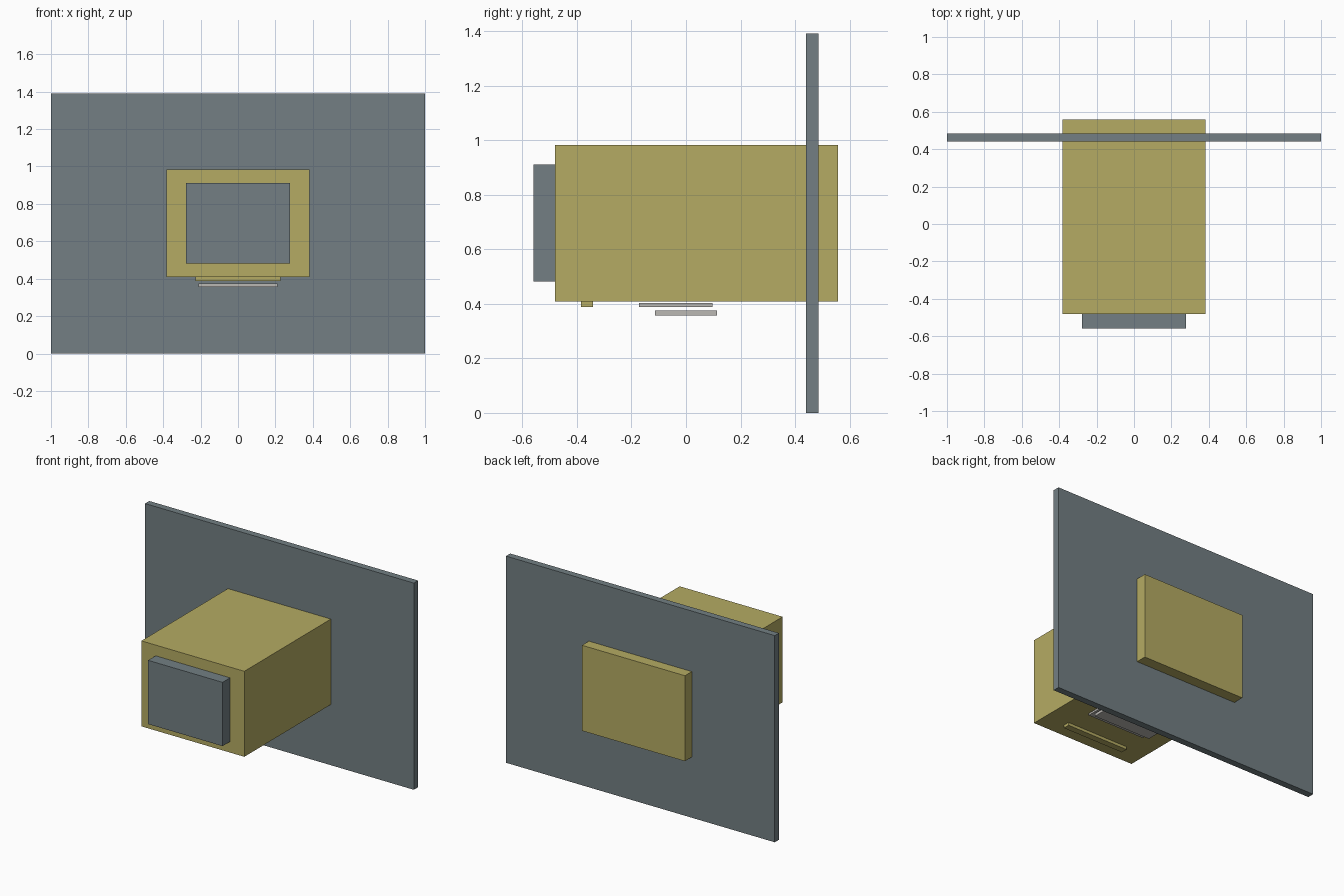
import bpy

if "Cube" in bpy.data.objects:
    bpy.data.objects.remove(bpy.data.objects["Cube"])


def linear(c):
    c /= 255
    return c / 12.92 if c <= 0.04045 else ((c + 0.055) / 1.055) ** 2.4


def material(name, r, g, b):
    m = bpy.data.materials.new(name)
    m.diffuse_color = (linear(r), linear(g), linear(b), 1)
    m.use_nodes = True
    m.node_tree.nodes["Principled BSDF"].inputs["Base Color"].default_value = m.diffuse_color
    return m


def box(name, mat, x, y, z):
    """Box from (min, max) extents on each axis."""
    bpy.ops.mesh.primitive_cube_add(size=1)
    ob = bpy.context.object
    ob.name = name
    ends = (x, y, z)
    for v in ob.data.vertices:
        v.co = [e[1] if c > 0 else e[0] for c, e in zip(v.co, ends)]
    ob.data.materials.append(mat)
    return ob


slate = material("slate_grey", 115, 127, 131)
olive = material("olive_yellow", 181, 171, 99)
pale = material("pale_grey", 187, 184, 180)

# Wall panel the housing passes through
box("wall_panel", slate, (-1, 1), (0.44, 0.485), (0, 1.39))

# Main housing, sticking out slightly behind the wall
box("housing", olive, (-0.383, 0.383), (-0.48, 0.558), (0.408, 0.983))

# Front cover plate
box("front_cover", slate, (-0.277, 0.277), (-0.56, -0.48), (0.482, 0.911))

# Lip under the front of the housing
box("front_lip", olive, (-0.228, 0.228), (-0.385, -0.341), (0.389, 0.408))

# Two thin trays below the housing
box("upper_tray", pale, (-0.212, 0.212), (-0.172, 0.097), (0.389, 0.402))
box("lower_tray", pale, (-0.212, 0.212), (-0.114, 0.114), (0.357, 0.375))
